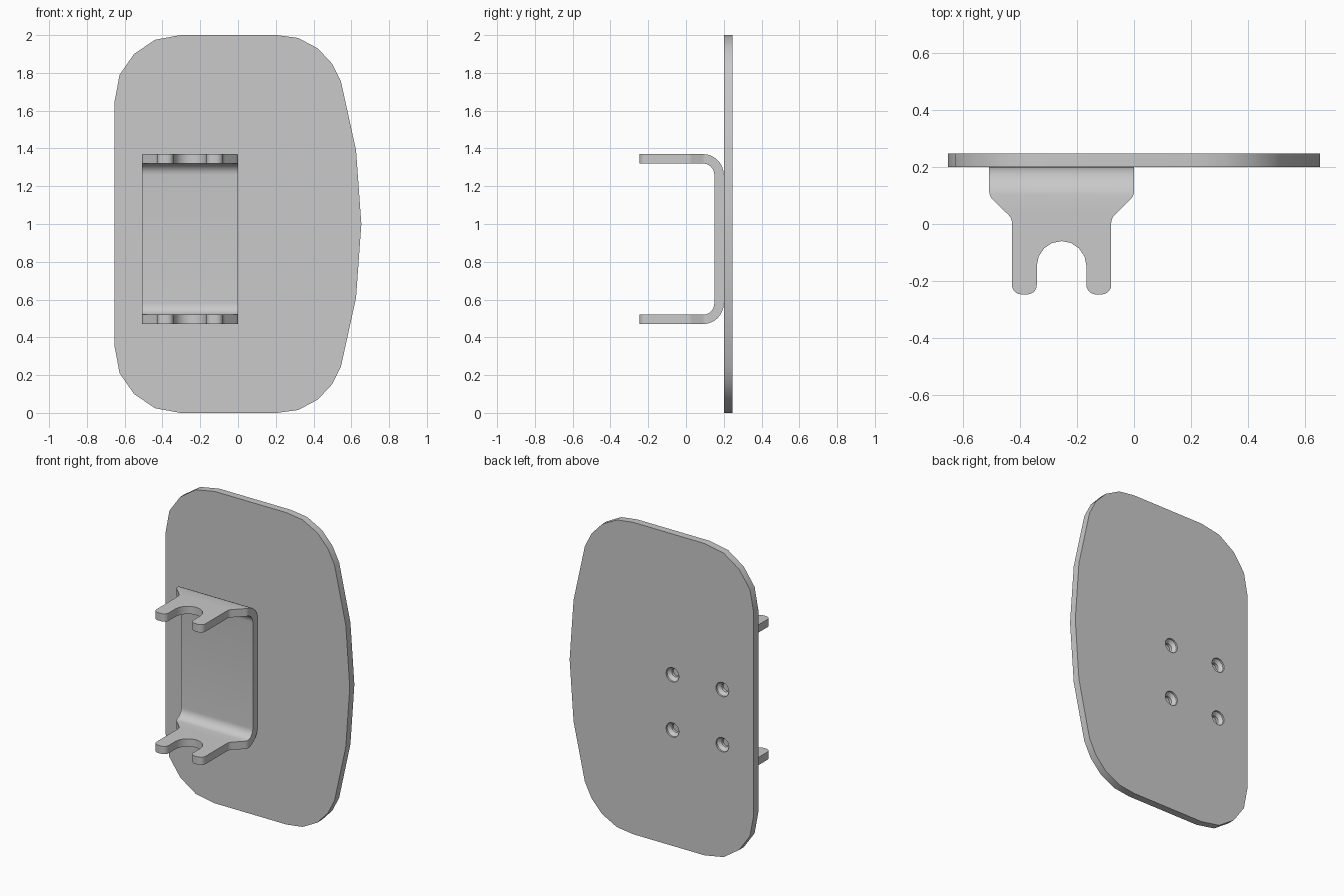
import bpy
import bmesh
from math import sin, cos, radians
from mathutils import Vector

if "Cube" in bpy.data.objects:
    bpy.data.objects.remove(bpy.data.objects["Cube"])

grey = bpy.data.materials.new("light grey")
grey.use_nodes = True
grey.diffuse_color = (0.585, 0.585, 0.585, 1)
grey.node_tree.nodes["Principled BSDF"].inputs["Base Color"].default_value = grey.diffuse_color


def finish(name, bm):
    bmesh.ops.recalc_face_normals(bm, faces=bm.faces)
    mesh = bpy.data.meshes.new(name)
    bm.to_mesh(mesh)
    bm.free()
    mesh.materials.append(grey)
    obj = bpy.data.objects.new(name, mesh)
    bpy.context.collection.objects.link(obj)
    return obj


def loft(name, rings):
    """Skin a row of matching closed outlines and cap both ends."""
    bm = bmesh.new()
    loops = [[bm.verts.new(p) for p in ring] for ring in rings]
    for a, b in zip(loops, loops[1:]):
        for i in range(len(a)):
            j = (i + 1) % len(a)
            bm.faces.new((a[i], a[j], b[j], b[i]))
    bm.faces.new(loops[0])
    bm.faces.new(loops[-1])
    return finish(name, bm)


def prism(name, points, offset):
    """Extrude a closed outline by the offset vector."""
    start = [Vector(p) for p in points]
    return loft(name, [start, [p + Vector(offset) for p in start]])


def arc(cx, cy, r, start, end, steps):
    angles = [radians(start + (end - start) * i / steps) for i in range(steps + 1)]
    return [(cx + r * cos(a), cy + r * sin(a)) for a in angles]


def select(obj):
    bpy.ops.object.select_all(action="DESELECT")
    obj.select_set(True)
    bpy.context.view_layer.objects.active = obj


def boolean(obj, cutter, operation):
    mod = obj.modifiers.new("cut", "BOOLEAN")
    mod.operation, mod.object, mod.solver = operation, cutter, "EXACT"
    select(obj)
    bpy.ops.object.modifier_apply(modifier=mod.name)
    bpy.data.objects.remove(cutter)


MID_X, MID_Z = -0.254, 0.92   # centre of the bracket
JOIN, BACK = 0.2, 0.247       # plate front and back in y

# Plate: upper half outline, mirrored about mid height
upper = [(-0.653, 1.65), (-0.627, 1.79), (-0.55, 1.9), (-0.44, 1.975), (-0.305, 2),
         (0.205, 2), (0.318, 1.985), (0.422, 1.93), (0.497, 1.85), (0.545, 1.755),
         (0.625, 1.39), (0.653, 1)]
outline = upper + [(x, 2 - z) for x, z in reversed(upper[:-1])]
plate = prism("plate", [(x, JOIN, z) for x, z in outline], (0, BACK - JOIN, 0))

# Four countersunk screw holes through the plate
for sx in (-1, 1):
    for sz in (-1, 1):
        rings = []
        for y, r in ((0.19, 0.026), (0.217, 0.026), (0.236, 0.046), (0.26, 0.046)):
            circle = arc(MID_X + sx * 0.177, MID_Z + sz * 0.177, r, 0, 337.5, 15)
            rings.append([(x, y, z) for x, z in circle])
        boolean(plate, loft("screw_hole", rings), "DIFFERENCE")

# Bracket: bent sheet channel seen from the side
H, T, R = 0.45, 0.05, 0.11
outer = [(-0.3, H)] + arc(JOIN - R, H - R, R, 90, 0, 8)
inner = arc(JOIN - R, H - R, R - T, 0, 90, 8) + [(-0.3, H - T)]
channel = (outer + [(y, -z) for y, z in reversed(outer)]
           + [(y, -z) for y, z in reversed(inner)] + inner)
bracket = prism("bracket", [(MID_X - 0.4, y, MID_Z + z) for y, z in channel], (0.8, 0, 0))

# Trim the arms to shoulders and two rounded prongs around an arched slot
half = ([(0.254, 0.3)]
        + arc(0.214, 0.115, 0.04, 0, -45, 4)        # shoulder
        + arc(0.214, 0.003, 0.04, 135, 180, 4)      # neck
        + arc(0.141, -0.214, 0.033, 0, -90, 5)      # prong tip
        + arc(0.12, -0.214, 0.033, -90, -180, 5)
        + arc(0, -0.147, 0.087, 0, 90, 4))          # slot arch
plan = half + [(-x, y) for x, y in reversed(half[:-1])]
trim = prism("trim", [(MID_X + x, y, 0.3) for x, y in plan], (0, 0, 1.3))
boolean(bracket, trim, "INTERSECT")

for part in (plate, bracket):
    select(part)
    bpy.ops.object.shade_smooth_by_angle(angle=radians(30))
